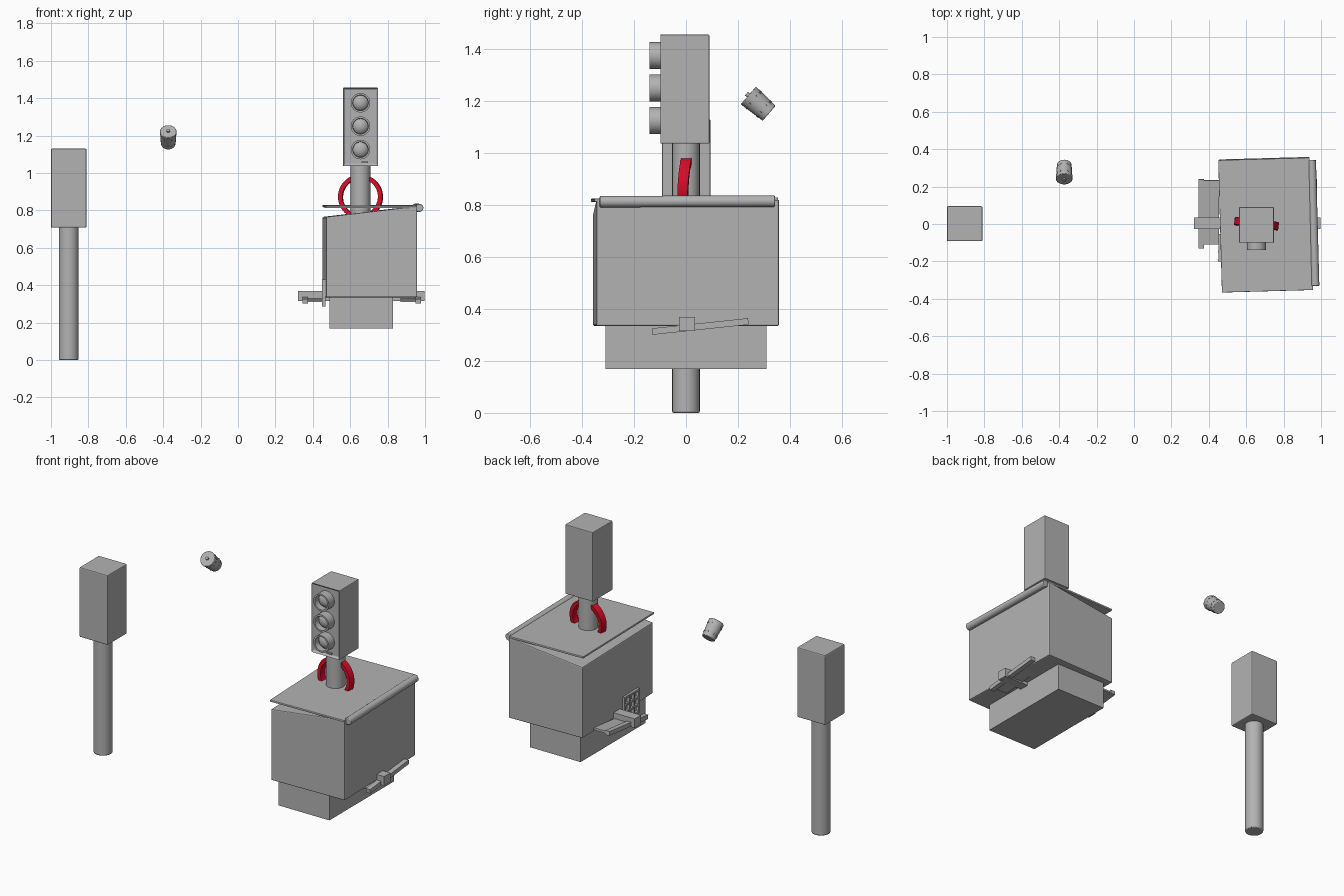
import bpy, bmesh, math
from mathutils import Vector, Matrix

cube = bpy.data.objects.get("Cube")
if cube:
    bpy.data.objects.remove(cube)


def material(name, rgb):
    m = bpy.data.materials.new(name)
    m.use_nodes = True
    m.diffuse_color = (*rgb, 1)
    m.node_tree.nodes["Principled BSDF"].inputs["Base Color"].default_value = (*rgb, 1)
    return m


GREY = material("grey", (0.45, 0.45, 0.45))
RED = material("red", (0.68, 0.003, 0.02))


def finish(name, bm, mat=GREY, bevel=0, matrix=None, smooth=True):
    bmesh.ops.recalc_face_normals(bm, faces=bm.faces)
    mesh = bpy.data.meshes.new(name)
    bm.to_mesh(mesh)
    bm.free()
    ob = bpy.data.objects.new(name, mesh)
    bpy.context.collection.objects.link(ob)
    mesh.materials.append(mat)
    if matrix:
        ob.matrix_world = matrix
    if bevel:
        mod = ob.modifiers.new("bevel", "BEVEL")
        mod.width, mod.segments, mod.limit_method = bevel, 2, "ANGLE"
    if smooth:
        bpy.ops.object.select_all(action="DESELECT")
        ob.select_set(True)
        bpy.context.view_layer.objects.active = ob
        bpy.ops.object.shade_smooth_by_angle(angle=math.radians(35))
    return ob


def box_mesh(lo, hi):
    bm = bmesh.new()
    bmesh.ops.create_cube(bm, size=1)
    for v in bm.verts:
        v.co = [a + (b - a) * (c + 0.5) for a, b, c in zip(lo, hi, v.co)]
    return bm


def box(name, lo, hi, **kw):
    return finish(name, box_mesh(lo, hi), smooth=False, **kw)


def lathe(name, start, end, profile, mat=GREY, sides=32, bevel=0):
    """Spin (radius, distance) points about the line from start to end."""
    bm = bmesh.new()
    pts = [bm.verts.new((r, 0, d)) for r, d in profile]
    edges = [bm.edges.new(pair) for pair in zip(pts, pts[1:])]
    bmesh.ops.spin(bm, geom=pts + edges, axis=(0, 0, 1), cent=(0, 0, 0),
                   angle=math.tau, steps=sides)
    bmesh.ops.remove_doubles(bm, verts=bm.verts, dist=1e-5)
    axis = Vector(end) - Vector(start)
    m = Matrix.Translation(start) @ axis.to_track_quat("Z", "Y").to_matrix().to_4x4()
    return finish(name, bm, mat, bevel, m)


def rod(name, start, end, r, r2=None, **kw):
    length = (Vector(end) - Vector(start)).length
    r2 = r2 or r
    return lathe(name, start, end, [(0, 0), (r, 0), (r2, length), (0, length)], **kw)


# Plain sign post
PX = -0.905
rod("sign_pole", (PX, 0, 0), (PX, 0, 0.72), 0.053, bevel=0.006)
box("sign_head", (PX - 0.095, -0.092, 0.707), (PX + 0.095, 0.095, 1.13), bevel=0.006)

# Signal head with a recessed front panel
LX = 0.655
bm = box_mesh((LX - 0.093, -0.1, 1.036), (LX + 0.093, 0.09, 1.456))
front = [f for f in bm.faces if f.calc_center_median().y < -0.09]
bmesh.ops.inset_region(bm, faces=front, thickness=0.014)
bmesh.ops.translate(bm, verts=list(front[0].verts), vec=(0, 0.014, 0))
finish("signal_head", bm, bevel=0.004, smooth=False)
rod("signal_pole", (LX, 0, 0.7), (LX, 0, 1.05), 0.053)
box("signal_latch", (LX + 0.005, -0.095, 1.052), (LX + 0.04, -0.085, 1.06))

# Lamp hoods with domed lenses
for label, z in (("top", 1.375), ("middle", 1.25), ("bottom", 1.125)):
    lathe(label + "_lamp", (LX, -0.08, z), (LX, -1, z),
          [(0.052, 0), (0.052, 0.06), (0.042, 0.06), (0.04, 0.025),
           (0.03, 0.036), (0.016, 0.042), (0, 0.044)])

# Red hoop around the signal pole
turn = Matrix.Rotation(math.radians(-7), 3, "Z") @ Matrix.Rotation(math.radians(-3), 3, "X")
axis = turn @ Vector((0, -1, 0))
centre = Vector((LX, 0.002, 0.872))
lathe("red_hoop", centre - axis * 0.02, centre + axis * 0.02,
      [(0.096, 0), (0.119, 0), (0.119, 0.04), (0.096, 0.04), (0.096, 0)],
      mat=RED, sides=48)

# Cabinet with a sloping top, turned very slightly on its plinth
CX = 0.705
lean = Matrix.Translation((CX, 0, 0)) @ Matrix.Rotation(math.radians(1.6), 4, "Z")
bm = box_mesh((-0.243, -0.352, 0.335), (0.243, 0.352, 0.822))
for v in bm.verts:
    if v.co.z > 0.5 and v.co.x < 0:
        v.co.z = 0.765
finish("cabinet", bm, bevel=0.006, matrix=lean, smooth=False)
box("plinth", (0.49, -0.31, 0.168), (0.83, 0.31, 0.345))
tilt = Matrix.Rotation(math.radians(0.4), 4, "X")
box("lid", (-0.245, -0.354, 0.815), (0.243, 0.354, 0.827), matrix=lean @ tilt, bevel=0.003)
rod("lid_hinge", (0.969, -0.332, 0.813), (0.951, 0.342, 0.815), 0.022, bevel=0.004)

# Axle with a rocking pedal at each end
box("pedal_axle", (0.32, -0.026, 0.315), (0.998, 0.034, 0.37))
for label, outer, way in (("right", 0.345, 1), ("left", 0.978, -1)):
    m = Matrix.Translation((outer, 0.055, 0.332)) @ Matrix.Rotation(math.radians(6), 4, "X")
    xs = sorted((0, way * 0.11))
    box(label + "_pedal", (xs[0], -0.165, -0.006), (xs[1], 0.18, 0.006), matrix=m)
    xs = sorted((0, way * 0.03))
    box(label + "_pedal_lip", (xs[0], -0.186, -0.012), (xs[1], 0.186, 0.013), matrix=m)

# Small wall grille on the cabinet
for i in range(4):
    y = -0.2 + i * 0.045
    box(f"grille_upright_{i + 1}", (0.449, y, 0.285), (0.468, y + 0.012, 0.43))
    z = 0.285 + i * 0.0445
    box(f"grille_bar_{i + 1}", (0.451, -0.2, z), (0.468, -0.053, z + 0.012))

# Floating canister with a nub and two rows of studs
A, B = Vector((-0.373, 0.24, 1.222)), Vector((-0.373, 0.32, 1.153))
d = (B - A).normalized()
rod("canister", A, B, 0.045, 0.038, bevel=0.003)
rod("canister_nub", A - d * 0.01, A, 0.009, sides=12)
side = Vector((1, 0, 0))
up = d.cross(side)
for row, t in enumerate((0.25, 0.75)):
    for i in range(12):
        a = math.tau * i / 12
        out = side * math.cos(a) + up * math.sin(a)
        p = A.lerp(B, t) + out * (0.045 - 0.007 * t)
        rod(f"canister_stud_{row + 1}_{i + 1}", p - out * 0.004, p + out * 0.002, 0.005, sides=6)
